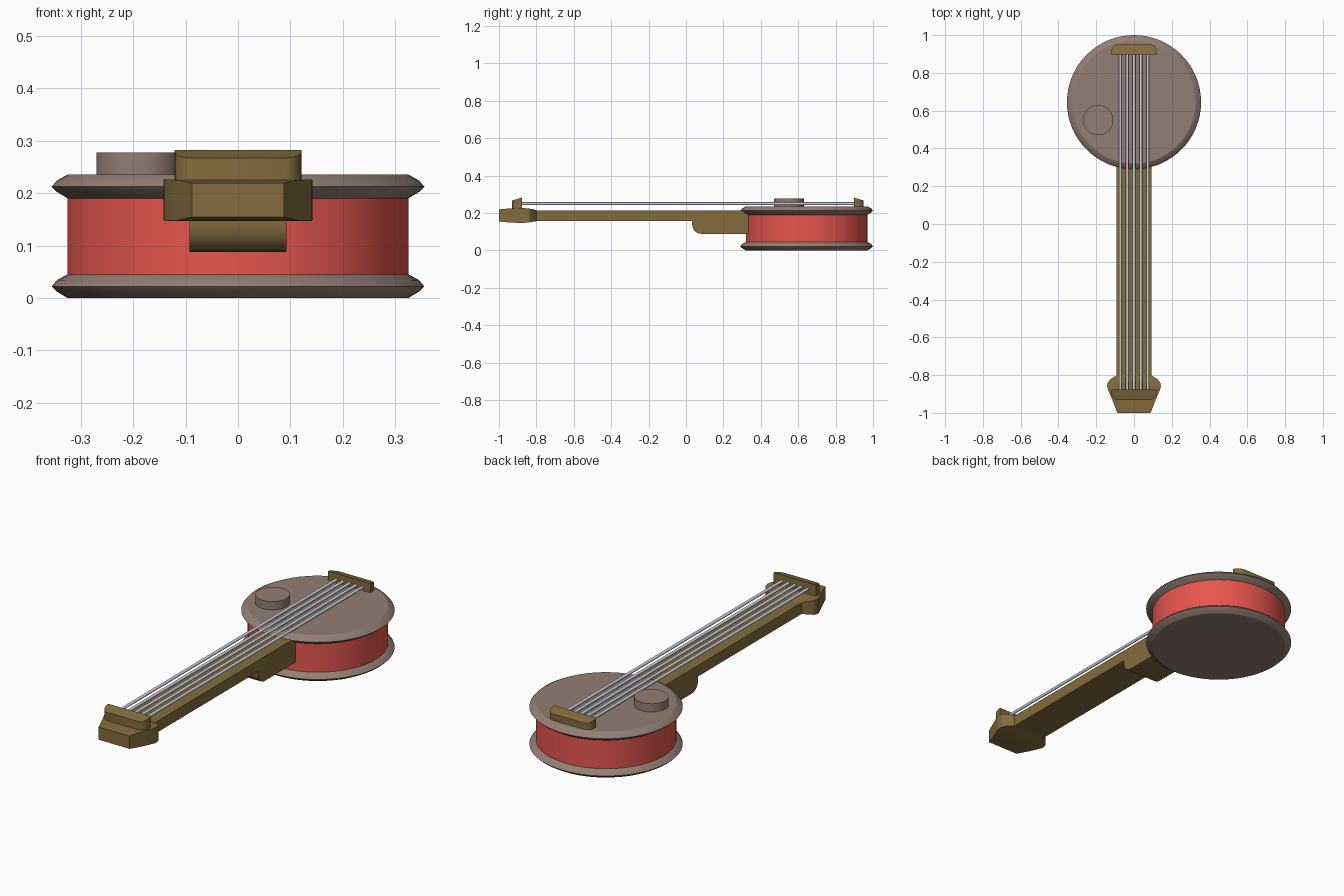
import bpy, bmesh, math

if "Cube" in bpy.data.objects:
    bpy.data.objects.remove(bpy.data.objects["Cube"])


def material(name, rgb):
    m = bpy.data.materials.new(name)
    lin = [((c / 255 + 0.055) / 1.055) ** 2.4 for c in rgb]
    m.diffuse_color = (*lin, 1)
    m.use_nodes = True
    m.node_tree.nodes["Principled BSDF"].inputs["Base Color"].default_value = m.diffuse_color
    return m


WOOD = material("olive wood", (132, 108, 61))
RED = material("red drum", (233, 87, 79))
SKIN = material("taupe brown", (148, 126, 116))
STEEL = material("string silver", (205, 212, 224))


def finish(name, bm, mat, angle=25):
    bmesh.ops.recalc_face_normals(bm, faces=bm.faces)
    me = bpy.data.meshes.new(name)
    bm.to_mesh(me)
    bm.free()
    me.materials.append(mat)
    ob = bpy.data.objects.new(name, me)
    bpy.context.collection.objects.link(ob)
    bpy.ops.object.select_all(action='DESELECT')
    ob.select_set(True)
    bpy.context.view_layer.objects.active = ob
    bpy.ops.object.shade_smooth_by_angle(angle=math.radians(angle))
    return ob


def bridge_rings(bm, rings):
    """Skin a list of vertex rings and cap both ends."""
    n = len(rings[0])
    for a, b in zip(rings, rings[1:]):
        for i in range(n):
            j = (i + 1) % n
            bm.faces.new((a[i], a[j], b[j], b[i]))
    bm.faces.new(rings[0])
    bm.faces.new(rings[-1])


def lathe(name, center, profile, mat, n=64):
    """Disc from (radius, z) points."""
    bm = bmesh.new()
    rings = [[bm.verts.new((center[0] + r * math.cos(2 * math.pi * i / n),
                            center[1] + r * math.sin(2 * math.pi * i / n), z))
              for i in range(n)] for r, z in profile]
    bridge_rings(bm, rings)
    return finish(name, bm, mat)


def loft(name, rows, mat):
    """Rectangular sections along y: (y, half width, bottom z, top z)."""
    bm = bmesh.new()
    rings = [[bm.verts.new(p) for p in ((-w, y, a), (w, y, a), (w, y, b), (-w, y, b))]
             for y, w, a, b in rows]
    bridge_rings(bm, rings)
    return finish(name, bm, mat)


# Drum body with bevelled rims and knob
C = (0, 0.645)
lathe("drum_shell", C, [(0.325, 0.03), (0.325, 0.205)], RED)
for name, z in (("bottom_rim", 0.0), ("top_rim", 0.19)):
    lathe(name, C, [(0.325, z), (0.345, z + 0.012), (0.355, z + 0.022),
                    (0.345, z + 0.034), (0.325, z + 0.045)], SKIN)
lathe("knob", (-0.19, 0.55), [(0.08, 0.225), (0.08, 0.277)], SKIN, 48)

# Neck and rounded heel
loft("neck", [(-0.83, 0.092, 0.156, 0.213), (0.34, 0.092, 0.156, 0.213)], WOOD)
heel = []
for i in range(7):
    t = math.pi / 2 * i / 6
    heel.append((0.083 - 0.05 * math.cos(t), 0.092, 0.138 - 0.05 * math.sin(t), 0.16))
loft("heel", heel + [(0.34, 0.092, 0.088, 0.16)], WOOD)

# Headstock
loft("headstock", [(-1.0, 0.088, 0.154, 0.219), (-0.93, 0.115, 0.148, 0.225),
                   (-0.87, 0.141, 0.147, 0.226), (-0.855, 0.142, 0.148, 0.225),
                   (-0.838, 0.138, 0.150, 0.223), (-0.82, 0.122, 0.153, 0.220),
                   (-0.808, 0.102, 0.155, 0.218), (-0.8, 0.092, 0.156, 0.213)], WOOD)

# Nut and tail bridge share one rounded outline, mirrored along y
SHAPE = [(0.0, 0.092, 0.267), (0.005, 0.104, 0.268), (0.015, 0.114, 0.271),
         (0.028, 0.12, 0.275), (0.053, 0.121, 0.282)]
loft("nut", [(-0.93 + d, w, 0.215, z) for d, w, z in SHAPE], WOOD)
loft("tail_bridge", [(0.95 - d, w, 0.225, z) for d, w, z in SHAPE], WOOD)

# Five strings
for k in range(5):
    x, r, n = (k - 2) * 0.0365, 0.0075, 12
    bm = bmesh.new()
    rings = [[bm.verts.new((x + r * math.cos(2 * math.pi * i / n), y,
                            0.25 + r * math.sin(2 * math.pi * i / n)))
              for i in range(n)] for y in (-0.885, 0.905)]
    bridge_rings(bm, rings)
    finish(f"string_{k + 1}", bm, STEEL, 40)
